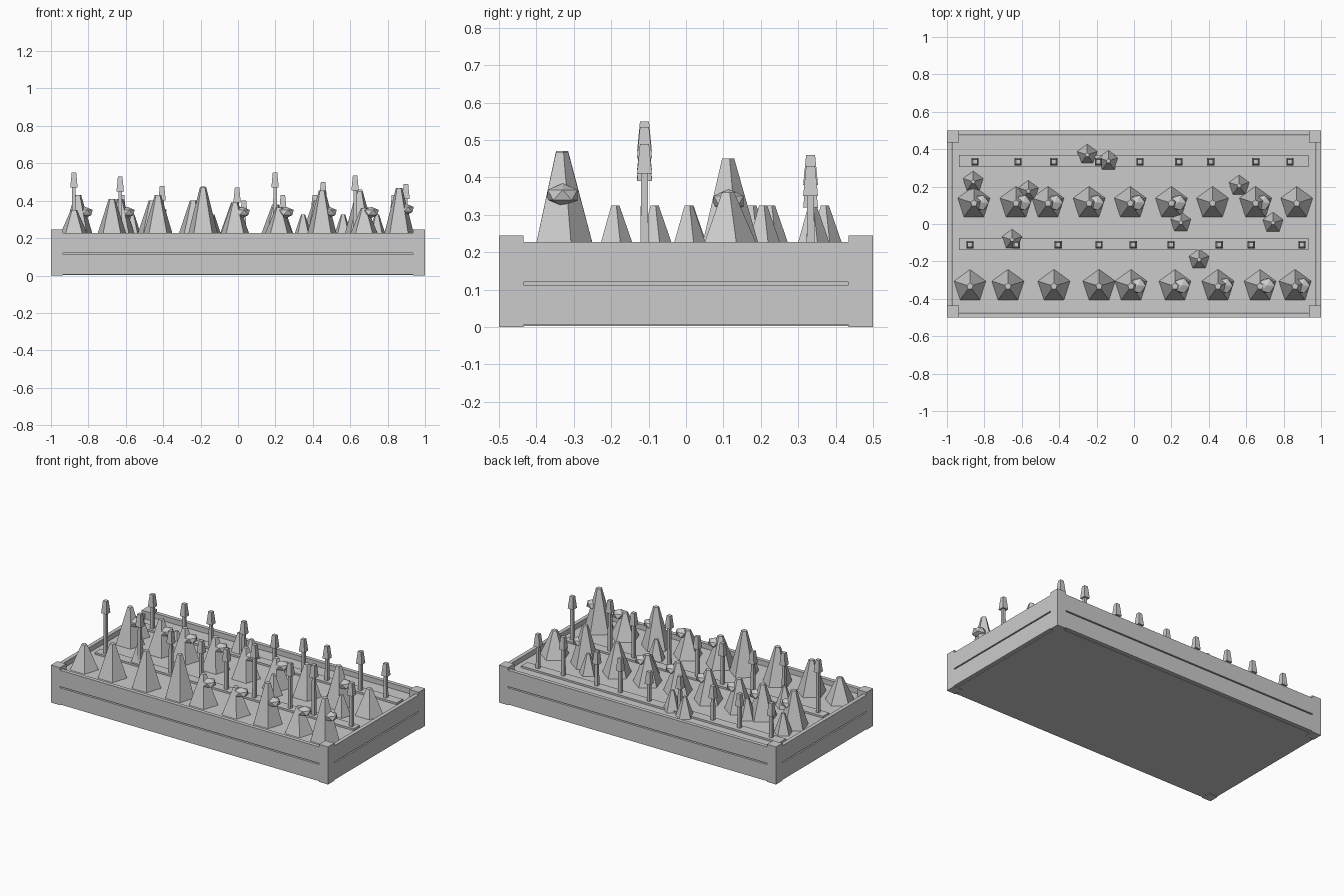
import bpy, bmesh, math
from mathutils import Matrix

if "Cube" in bpy.data.objects:
    bpy.data.objects.remove(bpy.data.objects["Cube"])

grey = bpy.data.materials.new("plain grey")
grey.diffuse_color = (0.6, 0.6, 0.6, 1)
grey.use_nodes = True
grey.node_tree.nodes["Principled BSDF"].inputs["Base Color"].default_value = grey.diffuse_color
SOIL = 0.195


def finish(name, bm):
    bmesh.ops.recalc_face_normals(bm, faces=bm.faces)
    me = bpy.data.meshes.new(name)
    bm.to_mesh(me)
    bm.free()
    me.materials.append(grey)
    ob = bpy.data.objects.new(name, me)
    bpy.context.collection.objects.link(ob)
    return ob


def box(name, x0, x1, y0, y1, z0, z1):
    bm = bmesh.new()
    m = Matrix.Translation(((x0 + x1) / 2, (y0 + y1) / 2, (z0 + z1) / 2))
    m = m @ Matrix.Diagonal((x1 - x0, y1 - y0, z1 - z0, 1))
    bmesh.ops.create_cube(bm, size=1, matrix=m)
    return finish(name, bm)


def frustum(bm, x, y, z0, z1, r0, r1, n, phase):
    """Tapered prism with n sides"""
    rings = []
    for z, r in ((z0, r0), (z1, r1)):
        rings.append([bm.verts.new((x + r * math.cos(phase + 2 * math.pi * i / n),
                                    y + r * math.sin(phase + 2 * math.pi * i / n), z))
                      for i in range(n)])
    a, b = rings
    bm.faces.new(a[::-1])
    bm.faces.new(b)
    for i in range(n):
        j = (i + 1) % n
        bm.faces.new((a[i], a[j], b[j], b[i]))


# Planter box: soil block, corner posts, two boards on each side
box("soil", -0.974, 0.974, -0.474, 0.474, 0.003, SOIL)
for sx in (-1, 1):
    for sy in (-1, 1):
        xs, ys = sorted((sx, sx * 0.935)), sorted((sy * 0.5, sy * 0.435))
        box("corner_post", *xs, *ys, 0, 0.245)
for z0, z1 in ((0.005, 0.113), (0.121, 0.228)):
    for s in (-1, 1):
        ys, xs = sorted((s * 0.5, s * 0.475)), sorted((s, s * 0.975))
        box("long_board", -0.935, 0.935, *ys, z0, z1)
        box("end_board", *xs, -0.435, 0.435, z0, z1)

# Raised planting strips
for y in (-0.108, 0.336):
    box("planting_strip", -0.935, 0.932, y - 0.032, y + 0.032, SOIL - 0.01, SOIL + 0.012)

# Large leafy plants: (x, top height, has fruit)
bushes = {
    -0.333: [(-0.877, .35, 0), (-0.674, .41, 0), (-0.428, .43, 0), (-0.187, .47, 0), (-0.016, .39, 1),
             (0.219, .365, 1), (0.449, .455, 1), (0.674, .36, 1), (0.861, .467, 1)],
    0.111: [(-0.856, .43, 1), (-0.631, .41, 1), (-0.46, .40, 1), (-0.24, .40, 1), (-0.02, .39, 1),
            (0.2, .38, 1), (0.42, .40, 0), (0.65, .45, 1), (0.87, .36, 0)],
}
for y, row in bushes.items():
    bm, fruit = bmesh.new(), bmesh.new()
    for x, top, has_fruit in row:
        frustum(bm, x, y, SOIL - 0.008, top, 0.093, 0.018, 5, math.pi / 2)
        if has_fruit:
            z = 0.353 if x > 0.8 else 0.337
            m = Matrix.Translation((x + 0.037, y + 0.003, z)) @ Matrix.Diagonal((1, 1, 0.66, 1))
            bmesh.ops.create_icosphere(fruit, subdivisions=1, radius=0.047, matrix=m)
    finish("large_plants", bm)
    finish("fruits", fruit)

# Tall stalks with tapered heads: (x, top height)
stalks = {
    -0.111: [(-0.877, .55), (-0.63, .53), (-0.406, .48), (-0.187, .475), (-0.005, .47),
             (0.198, .55), (0.455, .50), (0.626, .535), (0.898, .49)],
    0.333: [(-0.85, .43), (-0.62, .43), (-0.428, .43), (-0.19, .43), (0.032, .40),
            (0.24, .43), (0.41, .43), (0.652, .46), (0.834, .43)],
}
for y, row in stalks.items():
    stems, heads = bmesh.new(), bmesh.new()
    for x, top in row:
        frustum(stems, x, y, SOIL, top - 0.07, 0.015, 0.013, 4, math.pi / 4)
        frustum(heads, x, y, top - 0.08, top, 0.028, 0.017, 4, math.pi / 4)
    finish("stalk_stems", stems)
    finish("stalk_heads", heads)

# Small scattered plants
bm = bmesh.new()
for x, y in ((-0.86, 0.226), (-0.25, 0.37), (-0.137, 0.337), (-0.565, 0.176), (-0.652, -0.085),
             (0.25, 0.008), (0.562, 0.205), (0.743, 0.006), (0.348, -0.19)):
    frustum(bm, x, y, SOIL, 0.325, 0.057, 0.012, 5, math.pi / 2)
finish("small_plants", bm)
